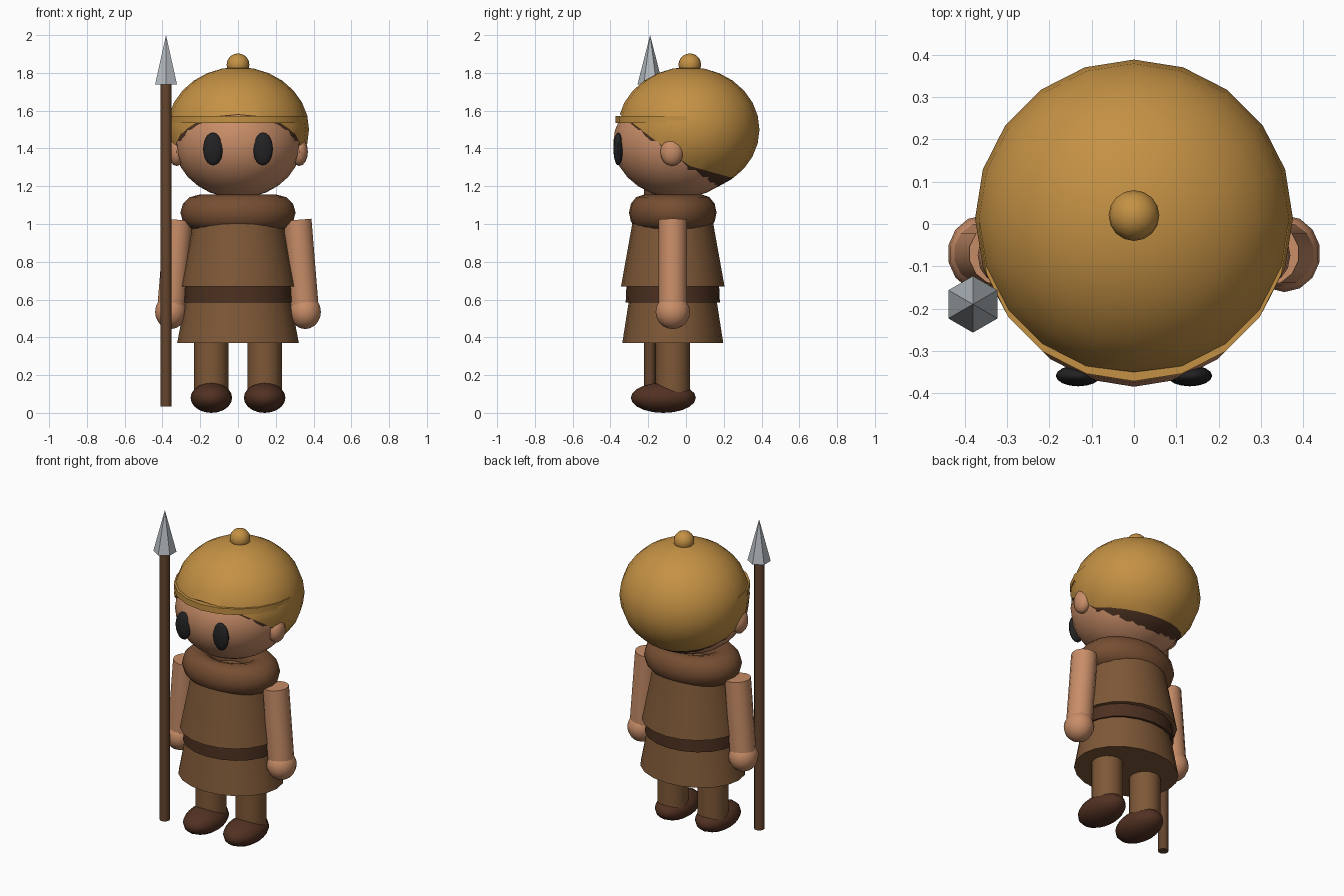
import bpy, bmesh
from math import radians
from mathutils import Matrix, Vector

cube = bpy.data.objects.get("Cube")
if cube:
    bpy.data.objects.remove(cube, do_unlink=True)


def material(name, r, g, b):
    """Flat material from 0-255 display values, stored as linear."""
    lin = [((c / 255 + 0.055) / 1.055) ** 2.4 for c in (r, g, b)]
    m = bpy.data.materials.new(name)
    m.use_nodes = True
    m.diffuse_color = (*lin, 1)
    bsdf = next(n for n in m.node_tree.nodes if n.type == "BSDF_PRINCIPLED")
    bsdf.inputs["Base Color"].default_value = (*lin, 1)
    return m


SKIN = material("skin", 200, 141, 104)
HAT = material("ochre_hat", 196, 145, 68)
TUNIC = material("brown_cloth", 126, 88, 55)
SCARF = material("scarf_brown", 118, 78, 50)
BELT = material("dark_leather", 76, 48, 32)
HAIR = material("dark_hair", 80, 52, 36)
BOOT = material("boot_leather", 82, 49, 34)
WOOD = material("spear_wood", 100, 68, 45)
METAL = material("steel", 180, 186, 191)
BLACK = material("eye_black", 34, 34, 36)


def finish(name, bm, mat, smooth=True):
    bmesh.ops.recalc_face_normals(bm, faces=bm.faces)
    mesh = bpy.data.meshes.new(name)
    bm.to_mesh(mesh)
    bm.free()
    mesh.materials.append(mat)
    ob = bpy.data.objects.new(name, mesh)
    bpy.context.collection.objects.link(ob)
    if smooth:
        bpy.ops.object.select_all(action="DESELECT")
        ob.select_set(True)
        bpy.context.view_layer.objects.active = ob
        bpy.ops.object.shade_smooth_by_angle(angle=radians(40))
    return ob


def ellipsoid(name, mat, center, radii, segs=20, rings=14, cuts=()):
    """Scaled sphere; each cut is two (y, z) points, keeping what lies above."""
    bm = bmesh.new()
    bmesh.ops.create_uvsphere(bm, u_segments=segs, v_segments=rings, radius=1)
    bm.transform(Matrix.Translation(center) @ Matrix.Diagonal((*radii, 1)))
    for (y0, z0), (y1, z1) in cuts:
        bmesh.ops.bisect_plane(
            bm, geom=bm.verts[:] + bm.edges[:] + bm.faces[:],
            plane_co=(0, y0, z0), plane_no=(0, z0 - z1, y1 - y0), clear_inner=True)
    return finish(name, bm, mat)


def tube(name, mat, start, end, r0, r1, depth=1.0, segs=20, smooth=True):
    """Capped cone between two points; depth flattens it along y."""
    a, b = Vector(start), Vector(end)
    bm = bmesh.new()
    bmesh.ops.create_cone(bm, cap_ends=True, segments=segs, radius1=r0,
                          radius2=r1, depth=(b - a).length)
    lean = Vector((0, 0, 1)).rotation_difference(b - a).to_matrix().to_4x4()
    bm.transform(Matrix.Translation((a + b) / 2) @ lean @ Matrix.Diagonal((1, depth, 1, 1)))
    return finish(name, bm, mat, smooth)


# Head, hair and hat
BODY_Y = -0.07
ellipsoid("head", SKIN, (0, -0.04, 1.43), (0.338, 0.345, 0.293))
ellipsoid("hair", HAIR, (0, 0.012, 1.495), (0.369, 0.369, 0.329),
          cuts=[((-0.24, 1.487), (0.14, 1.16))])
ellipsoid("hat_dome", HAT, (0, 0.013, 1.5), (0.376, 0.376, 0.331),
          cuts=[((-0.24, 1.5), (0.02, 1.307)), ((0.02, 1.307), (0.26, 1.24))])
tube("hat_brim", HAT, (0, -0.005, 1.534), (0, -0.005, 1.572), 0.367, 0.367)
ellipsoid("hat_knob", HAT, (0, 0.02, 1.843), (0.06, 0.06, 0.06), 16, 10)

# Clothing
tube("skirt", TUNIC, (0, BODY_Y, 0.37), (0, BODY_Y, 0.62), 0.322, 0.275, 0.83)
tube("belt", BELT, (0, BODY_Y, 0.585), (0, BODY_Y, 0.68), 0.29, 0.285, 0.86)
tube("tunic", TUNIC, (0, BODY_Y, 0.67), (0, BODY_Y, 1.06), 0.306, 0.228, 0.895)

# Scarf: a ring profile spun around the neck
bm = bmesh.new()
ring = bmesh.ops.create_circle(bm, segments=12, radius=0.1)["verts"]
bmesh.ops.rotate(bm, verts=ring, matrix=Matrix.Rotation(radians(90), 3, "X"))
bmesh.ops.translate(bm, verts=ring, vec=(0.205, 0, 0))
bmesh.ops.spin(bm, geom=bm.verts[:] + bm.edges[:], axis=(0, 0, 1), cent=(0, 0, 0),
               angle=radians(360), steps=24)
bmesh.ops.remove_doubles(bm, verts=bm.verts, dist=0.0005)
bm.transform(Matrix.Translation((0, BODY_Y, 1.06)) @ Matrix.Diagonal((1, 0.76, 0.95, 1)))
finish("scarf", bm, SCARF)

# Paired parts
for side, s in (("left", 1), ("right", -1)):
    ellipsoid(side + "_eye", BLACK, (s * 0.132, -0.359, 1.397), (0.053, 0.025, 0.087), 16, 10)
    ellipsoid(side + "_ear", SKIN, (s * 0.325, -0.074, 1.382), (0.045, 0.062, 0.075), 12, 8)
    tube(side + "_arm", SKIN, (s * 0.315, BODY_Y, 1.022), (s * 0.355, BODY_Y, 0.53),
         0.076, 0.076, segs=14)
    ellipsoid(side + "_hand", SKIN, (s * 0.356, BODY_Y, 0.535), (0.085, 0.091, 0.091), 14, 10)
    tube(side + "_leg", TUNIC, (s * 0.141, BODY_Y, 0.08), (s * 0.141, BODY_Y, 0.42),
         0.091, 0.091, segs=16)
    ellipsoid(side + "_boot", BOOT, (s * 0.141, -0.12, 0.08), (0.11, 0.172, 0.08), 16, 10)

# Spear
tube("spear_shaft", WOOD, (-0.381, -0.192, 0.035), (-0.381, -0.192, 1.745), 0.03, 0.03, segs=12)
tube("spear_point", METAL, (-0.381, -0.19, 1.738), (-0.381, -0.19, 2.0), 0.067, 0,
     segs=6, smooth=False)
